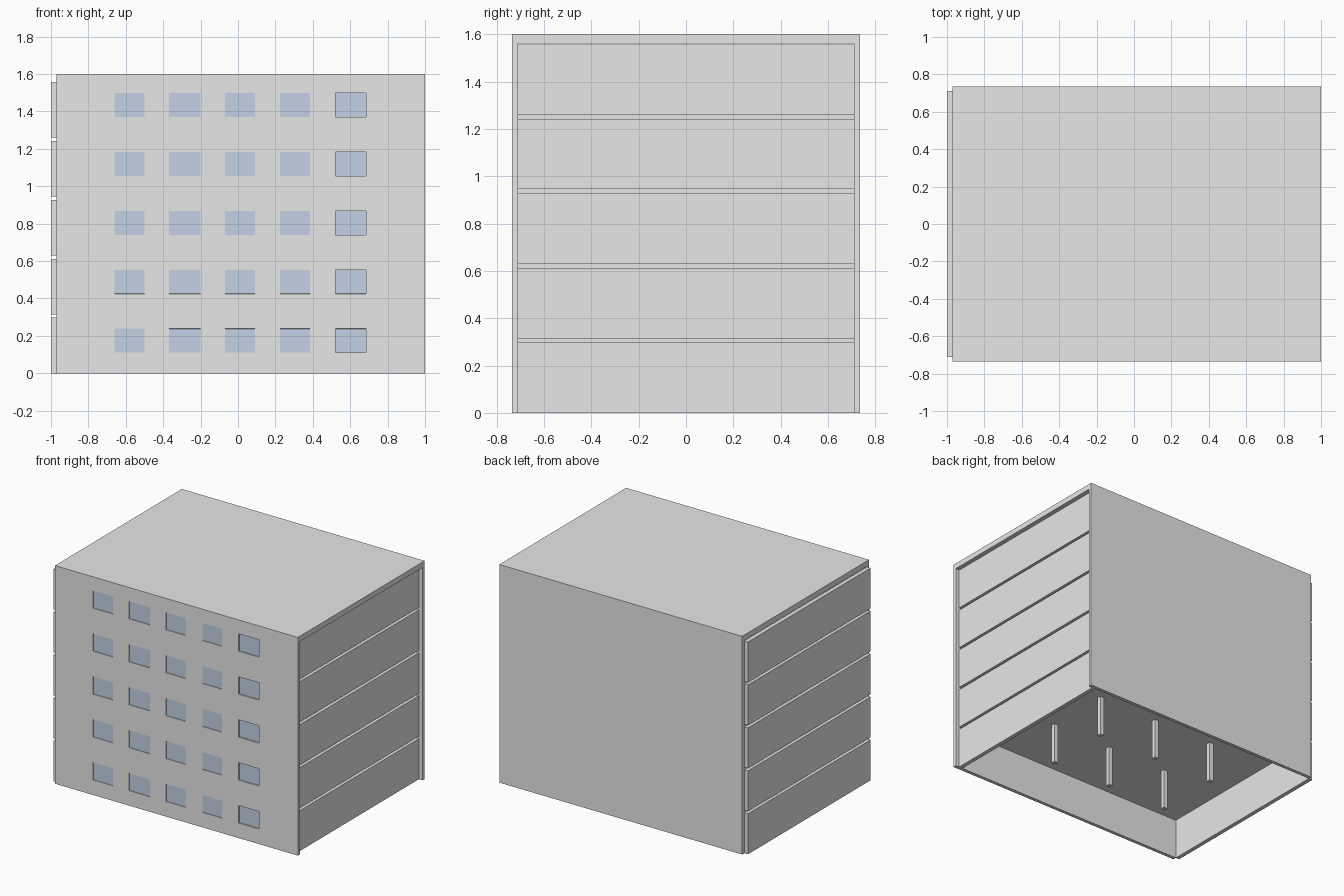
import bpy
import bmesh

old = bpy.data.objects.get("Cube")
if old:
    bpy.data.objects.remove(old, do_unlink=True)


def material(name, rgb):
    mat = bpy.data.materials.new(name)
    mat.use_nodes = True
    colour = (*rgb, 1)
    mat.diffuse_color = colour
    mat.node_tree.nodes["Principled BSDF"].inputs["Base Color"].default_value = colour
    return mat


concrete = material("pale_concrete", (0.8, 0.8, 0.8))
glass = material("blue_grey_glass", (0.55, 0.65, 0.79))


def add_object(name, bm, mats):
    mesh = bpy.data.meshes.new(name)
    bm.to_mesh(mesh)
    bm.free()
    for mat in mats:
        mesh.materials.append(mat)
    obj = bpy.data.objects.new(name, mesh)
    bpy.context.collection.objects.link(obj)
    return obj


def box(name, x, y, z):
    """Box from (low, high) pairs along each axis."""
    bm = bmesh.new()
    bmesh.ops.create_cube(bm, size=1)
    for v in bm.verts:
        for i, (low, high) in enumerate((x, y, z)):
            v.co[i] = low if v.co[i] < 0 else high
    return add_object(name, bm, [concrete])


RIGHT, LEFT = -0.97, 1.0        # ends of the long walls
OUT, IN = 0.735, 0.71           # outer and inner faces of the long walls
TOP, EAVE = 1.6, 1.56
PITCH, STOREY, THICK = 0.315, 0.297, 0.03
FLOORS = 5

# Long back wall and roof
box("back_wall", (RIGHT, LEFT), (IN, OUT), (0, EAVE))
box("roof", (RIGHT, LEFT), (-OUT, OUT), (EAVE, TOP))

# Front wall: a cut sheet whose window cells are set back, then given thickness
columns = [(-0.66, -0.5), (-0.37, -0.2), (-0.07, 0.09), (0.225, 0.385), (0.52, 0.685)]
rows = [(0.11 + PITCH * i, 0.238 + PITCH * i) for i in range(FLOORS)]
xs = [RIGHT] + [v for pair in columns for v in pair] + [LEFT]
zs = [0] + [v for pair in rows for v in pair] + [EAVE]
bm = bmesh.new()
grid = [[bm.verts.new((x, -OUT, z)) for x in xs] for z in zs]
for j in range(len(zs) - 1):
    for i in range(len(xs) - 1):
        face = bm.faces.new((grid[j][i], grid[j][i + 1], grid[j + 1][i + 1], grid[j + 1][i]))
        if i % 2 and j % 2:
            face.material_index = 1
for pane in [f for f in bm.faces if f.material_index]:
    depth = 0.01 if pane.calc_center_median().x > 0.5 else 0.004
    ring = bmesh.ops.inset_individual(bm, faces=[pane], thickness=0.0005)["faces"]
    for f in ring:
        f.material_index = 0
    for v in pane.verts:
        v.co.y += depth
# Back side and rim of the front wall
rim = [e for e in bm.edges if e.is_boundary]
new = bmesh.ops.extrude_edge_only(bm, edges=rim)["geom"]
for v in (g for g in new if isinstance(g, bmesh.types.BMVert)):
    v.co.y = -IN
bmesh.ops.contextual_create(bm, geom=[e for e in bm.edges if e.is_boundary])
for f in bm.faces:
    if f.calc_center_median().y > -IN - 0.014:
        f.material_index = 0
bmesh.ops.recalc_face_normals(bm, faces=bm.faces)
add_object("front_wall", bm, [concrete, glass])

# Storeys: end panels, recessed floor slabs and columns
for n in range(FLOORS):
    base = PITCH * n
    top = base + STOREY
    box(f"right_panel_{n + 1}", (RIGHT - THICK, RIGHT), (-IN, IN), (base, top))
    box(f"left_panel_{n + 1}", (LEFT - 2 * THICK, LEFT - THICK), (-IN, IN), (base, top))
    if n < FLOORS - 1:
        box(f"floor_slab_{n + 1}", (RIGHT, LEFT - 2 * THICK), (-IN, IN), (top, base + PITCH))
    for cx in (-0.475, 0.015, 0.505):
        for cy in (-0.245, 0.245):
            r = 0.016
            box(f"column_{n + 1}", (cx - r, cx + r), (cy - r, cy + r), (base, top))
